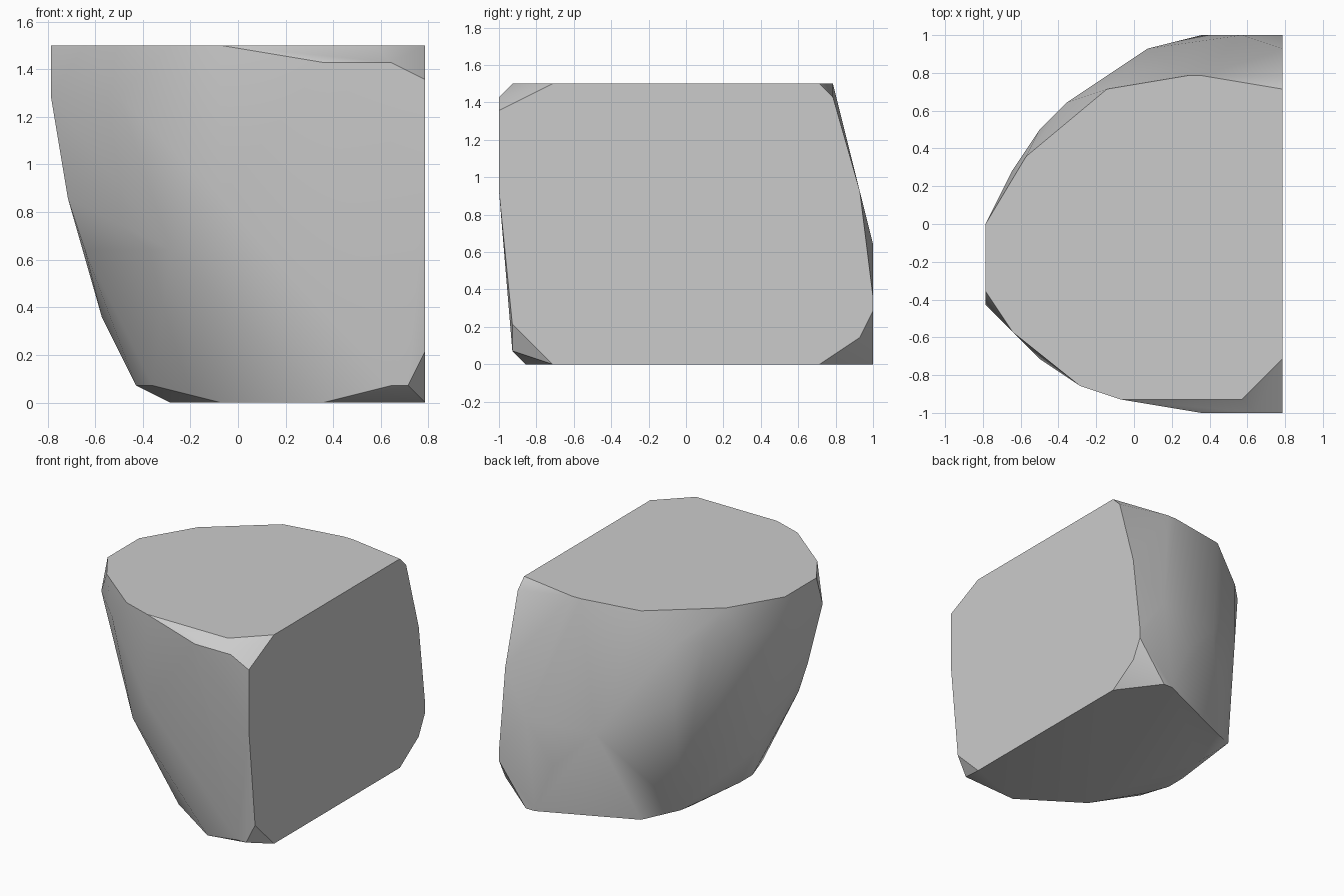
import bpy
import bmesh
import math

# Remove only the default cube
default_cube = bpy.data.objects.get("Cube")
if default_cube:
    bpy.data.objects.remove(default_cube, do_unlink=True)

UNIT = 1 / 14  # the rock is chiselled on a regular grid


def make_material(name, colour):
    material = bpy.data.materials.new(name)
    material.use_nodes = True
    material.diffuse_color = colour
    material.node_tree.nodes["Principled BSDF"].inputs["Base Color"].default_value = colour
    return material


def level(height, outline):
    """Place a horizontal outline at the given height."""
    return [(x, y, height) for x, y in outline]


def upright(distance, outline):
    """Place an upright outline at the given distance along x."""
    return [(distance, y, z) for y, z in outline]


# Flat underside and flat top
underside = level(0, [(11, 10), (8, 14), (7, 14), (-2, 10), (-4, 5),
                      (-4, -3), (-1, -8), (5, -12), (11, -10)])
top = level(21, [(11, 10), (5, 11), (4, 11), (-2, 10), (-8, 5), (-11, 0),
                 (-11, -5), (-9, -8), (-4, -12), (-1, -13), (8, -13), (11, -10)])

# Flat broken side
broken_side = upright(11, [(11, 20), (13, 13), (14, 5), (14, 4), (13, 2),
                           (-13, 3), (-14, 13), (-14, 19)])

# Rounded flank, from the lower rim up to the shoulder
lower_rim = level(1, [(9, -13), (10, -13), (-5, -5), (-6, -2), (-6, 0), (-5, 8)])
lower_flank = level(5, [(-8, 0), (5, 14), (3, -12)])
middle_flank = level(9, [(8, 14), (1, 13), (-4, -11), (-9, -5)])
upper_flank = level(12, [(-10, 0), (-10, -5), (-5, 9), (-1, -13)])
shoulder = level(18, [(-11, 0), (-9, 4), (-7, 7), (-5, 9), (-11, -6), (-7, -10)])
front_brow = level(20, [(5, -14), (9, -14)])

points = (underside + top + broken_side + lower_rim + lower_flank
          + middle_flank + upper_flank + shoulder + front_brow)

# Wrap the outlines in one solid skin
bm = bmesh.new()
for point in points:
    bm.verts.new([value * UNIT for value in point])
bmesh.ops.remove_doubles(bm, verts=bm.verts[:], dist=UNIT / 10)
bmesh.ops.convex_hull(bm, input=bm.verts[:])
loose = [vert for vert in bm.verts if not vert.link_faces]
bmesh.ops.delete(bm, geom=loose, context="VERTS")

# Merge the triangles of each flat face
bmesh.ops.dissolve_limit(bm, angle_limit=math.radians(1),
                         verts=bm.verts[:], edges=bm.edges[:])
bmesh.ops.recalc_face_normals(bm, faces=bm.faces[:])

mesh = bpy.data.meshes.new("rock")
bm.to_mesh(mesh)
bm.free()

rock = bpy.data.objects.new("rock", mesh)
bpy.context.collection.objects.link(rock)
mesh.materials.append(make_material("stone grey", (0.6, 0.6, 0.6, 1)))

# Smooth flank, crisp flat cuts
bpy.ops.object.select_all(action="DESELECT")
rock.select_set(True)
bpy.context.view_layer.objects.active = rock
bpy.ops.object.shade_smooth_by_angle(angle=math.radians(30))
